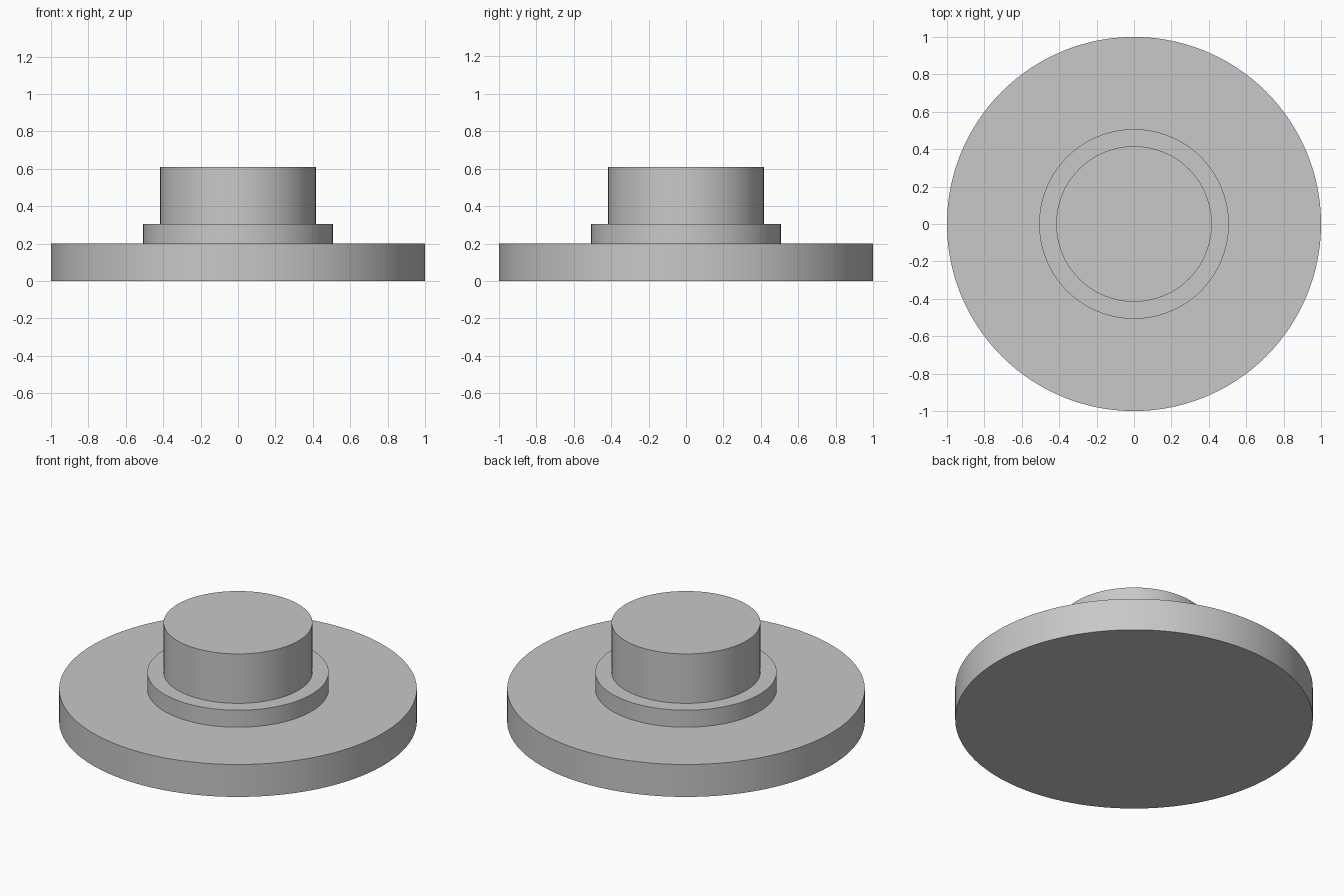
import bpy, bmesh
from math import cos, sin, tau, radians

cube = bpy.data.objects.get("Cube")
if cube:
    bpy.data.objects.remove(cube, do_unlink=True)

SEGMENTS = 128

# Plain grey material
grey = bpy.data.materials.new("plain_grey")
grey.use_nodes = True
colour = (0.58, 0.58, 0.58, 1)
grey.diffuse_color = colour
grey.node_tree.nodes["Principled BSDF"].inputs["Base Color"].default_value = colour

# Stepped outline (radius, height): wide flange, thin collar, round hub
flange, collar, hub = 1.0, 0.507, 0.416
outline = [(flange, 0), (flange, 0.2), (collar, 0.2),
           (collar, 0.305), (hub, 0.305), (hub, 0.61)]

# Turn the outline into one closed solid
bm = bmesh.new()
rings = []
for radius, height in outline:
    rings.append([bm.verts.new((radius * cos(tau * i / SEGMENTS),
                                radius * sin(tau * i / SEGMENTS), height))
                  for i in range(SEGMENTS)])
for low, high in zip(rings, rings[1:]):
    for i in range(SEGMENTS):
        j = (i + 1) % SEGMENTS
        bm.faces.new((low[i], low[j], high[j], high[i]))

# Flat underside and flat hub top
bm.faces.new(rings[0][::-1])
bm.faces.new(rings[-1])
bmesh.ops.recalc_face_normals(bm, faces=bm.faces)

mesh = bpy.data.meshes.new("stepped_flange")
bm.to_mesh(mesh)
bm.free()
mesh.materials.append(grey)
body = bpy.data.objects.new("stepped_flange", mesh)
bpy.context.collection.objects.link(body)

# Smooth walls with crisp rims
bpy.ops.object.select_all(action='DESELECT')
body.select_set(True)
bpy.context.view_layer.objects.active = body
bpy.ops.object.shade_smooth_by_angle(angle=radians(30))
